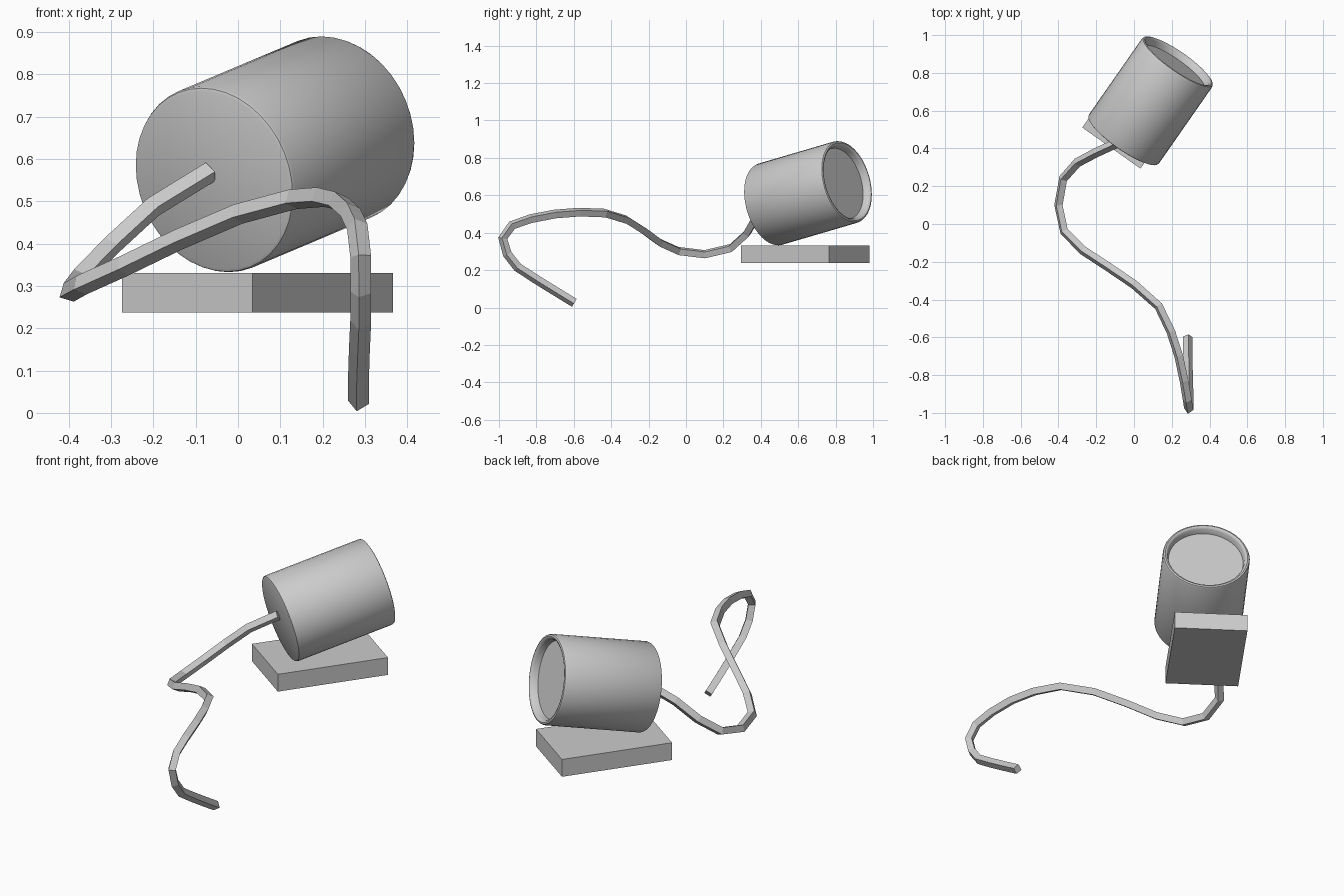
import bpy, bmesh, math
from mathutils import Vector, Matrix

if "Cube" in bpy.data.objects:
    bpy.data.objects.remove(bpy.data.objects["Cube"])

HEADING = Vector((0.576, 0.817, 0)).normalized()


def add_mesh(name, bm):
    bmesh.ops.recalc_face_normals(bm, faces=bm.faces)
    me = bpy.data.meshes.new(name)
    bm.to_mesh(me)
    bm.free()
    ob = bpy.data.objects.new(name, me)
    bpy.context.collection.objects.link(ob)
    return ob


def lathe(name, profile, sides):
    """Revolve (radius, height) points around z; the ends are closed."""
    bm = bmesh.new()
    rings = []
    for r, h in profile:
        rings.append([bm.verts.new((r * math.cos(2 * math.pi * i / sides),
                                    r * math.sin(2 * math.pi * i / sides), h))
                      for i in range(sides)])
    for a, b in zip(rings, rings[1:]):
        for i in range(sides):
            j = (i + 1) % sides
            bm.faces.new((a[i], a[j], b[j], b[i]))
    bm.faces.new(rings[0])
    bm.faces.new(rings[-1])
    return add_mesh(name, bm)


# Base slab
bm = bmesh.new()
bmesh.ops.create_cube(bm, size=1, matrix=Matrix.Diagonal((0.576, 0.377, 0.094, 1)))
base = add_mesh("base_slab", bm)
base.location = (0.046, 0.6375, 0.284)
base.rotation_euler.z = math.atan2(HEADING.y, HEADING.x)

# Lamp housing: closed back, rounded lip and shallow recess at the mouth
back = Vector((-0.058, 0.443, 0.55))
mouth = Vector((0.234, 0.862, 0.673))
axis = mouth - back
L, R = axis.length, 0.226
housing = lathe("lamp_housing", [
    (R - 0.010, 0), (R - 0.003, 0.003), (R, 0.010),
    (R, L - 0.012), (R - 0.004, L - 0.003), (R - 0.012, L),
    (R - 0.020, L - 0.003), (R - 0.026, L - 0.012), (R - 0.032, L - 0.04)], 40)
housing.location = back
housing.rotation_euler = axis.to_track_quat('Z', 'Y').to_euler()
bpy.context.view_layer.objects.active = housing
housing.select_set(True)
bpy.ops.object.shade_smooth_by_angle(angle=math.radians(40))

# Cable: four-sided tube along a winding path
path = [(-0.065, 0.44, 0.57), (-0.20, 0.378, 0.487), (-0.30, 0.325, 0.395),
        (-0.375, 0.24, 0.318), (-0.40, 0.10, 0.285), (-0.37, -0.04, 0.302),
        (-0.27, -0.14, 0.347), (-0.14, -0.225, 0.41), (0.0, -0.32, 0.47),
        (0.13, -0.435, 0.505), (0.195, -0.57, 0.51), (0.237, -0.70, 0.50),
        (0.265, -0.83, 0.475), (0.282, -0.93, 0.44), (0.29, -0.98, 0.37),
        (0.29, -0.955, 0.285), (0.29, -0.90, 0.215), (0.287, -0.80, 0.15),
        (0.285, -0.70, 0.088), (0.285, -0.597, 0.025)]
cu = bpy.data.curves.new("cable", 'CURVE')
cu.dimensions = '3D'
cu.bevel_depth = 0.025
cu.bevel_resolution = 0
cu.use_fill_caps = True
cu.twist_mode = 'MINIMUM'
sp = cu.splines.new('POLY')
sp.points.add(len(path) - 1)
for p, co in zip(sp.points, path):
    p.co = (*co, 1)
sp.use_smooth = False
cable = bpy.data.objects.new("cable", cu)
bpy.context.collection.objects.link(cable)
